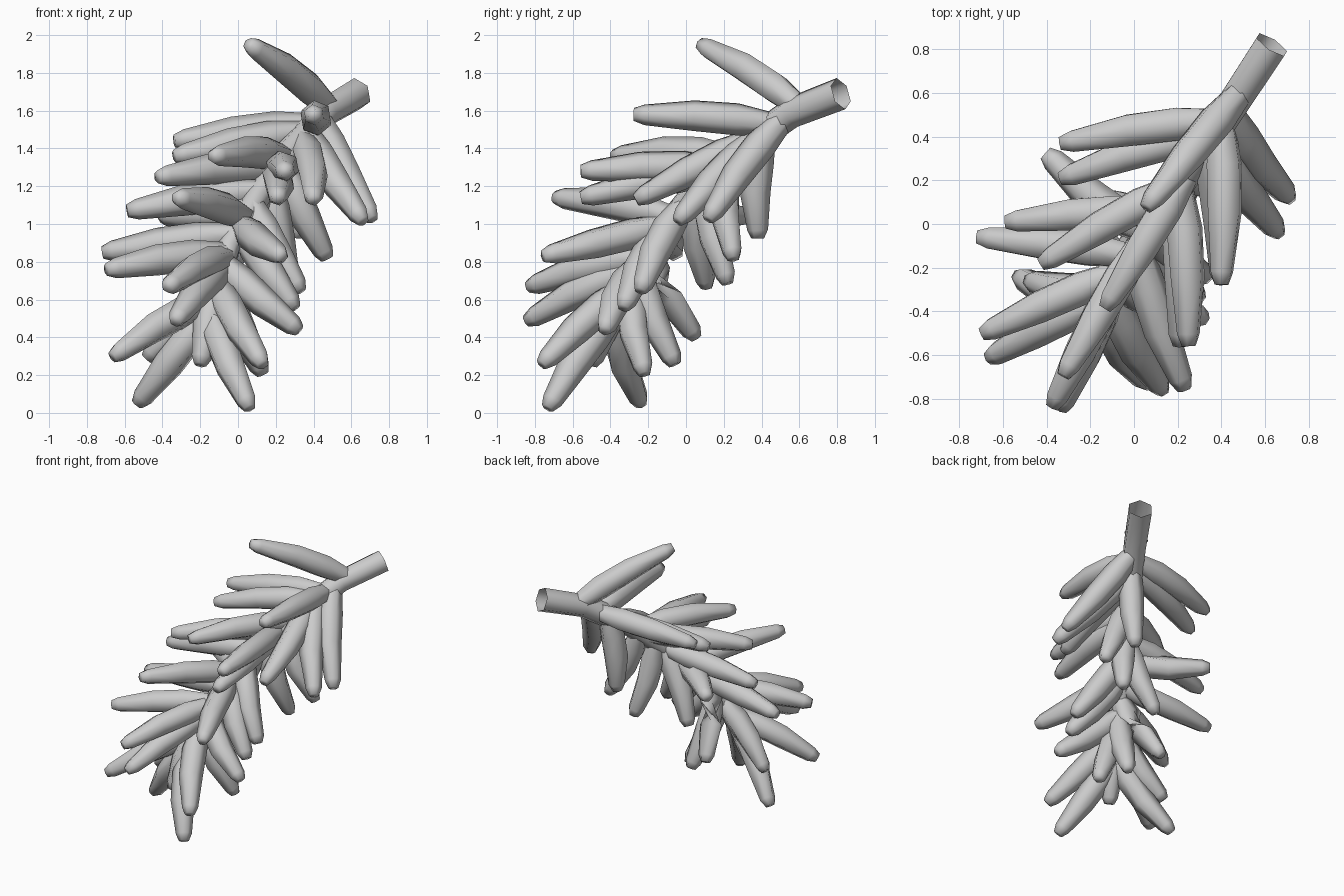
import bpy, bmesh, math
from mathutils import Vector

if "Cube" in bpy.data.objects:
    bpy.data.objects.remove(bpy.data.objects["Cube"])


def tube(name, pts, radii, sides, cap_start=False, cap_end=True):
    """Sweep a polygon ring along a path."""
    bm = bmesh.new()
    rings = []
    for i, p in enumerate(pts):
        d = (pts[min(i + 1, len(pts) - 1)] - pts[max(i - 1, 0)]).normalized()
        u = d.cross(Vector((0.31, -0.45, 0.84))).normalized()
        v = d.cross(u)
        rings.append([bm.verts.new(p + radii[i] * (u * math.cos(a) + v * math.sin(a)))
                      for a in (2 * math.pi * k / sides for k in range(sides))])
    for a, b in zip(rings, rings[1:]):
        for k in range(sides):
            n = (k + 1) % sides
            bm.faces.new((a[k], a[n], b[n], b[k]))
    if cap_start:
        bm.faces.new(rings[0][::-1])
    if cap_end:
        bm.faces.new(rings[-1])
    bmesh.ops.recalc_face_normals(bm, faces=bm.faces)
    me = bpy.data.meshes.new(name)
    bm.to_mesh(me)
    bm.free()
    ob = bpy.data.objects.new(name, me)
    bpy.context.collection.objects.link(ob)
    bpy.ops.object.select_all(action='DESELECT')
    ob.select_set(True)
    bpy.context.view_layer.objects.active = ob
    bpy.ops.object.shade_smooth_by_angle(angle=math.radians(75))
    return ob


# Curved woody stem, open at the broken end
stem = [Vector(p) for p in [(0.63, 0.82, 1.69), (0.46, 0.56, 1.59), (0.27, 0.27, 1.38),
                            (0.10, 0.02, 1.14), (-0.05, -0.2, 0.88), (-0.15, -0.38, 0.52)]]
tube("stem", stem, [0.087, 0.083, 0.078, 0.07, 0.06, 0.04], 6)

# Fine samples of the stem, from the broken end down, for needle roots
samples = []
for a, b in zip(stem, stem[1:]):
    for k in range(20):
        samples.append((a.lerp(b, k / 20), (b - a).normalized()))
samples = samples[14:]

# Tips of the long needles on the top and sides
upper = [
    (0.06, 0.08, 1.95), (-0.33, 0.37, 1.44), (0.40, -0.27, 1.58), (0.71, 0.12, 1.03),
    (0.66, -0.04, 1.02), (0.40, -0.26, 1.13), (-0.13, -0.38, 1.36), (0.25, -0.55, 1.28),
    (-0.33, 0.21, 1.36), (-0.42, -0.18, 1.25), (0.21, -0.55, 1.14), (-0.32, -0.69, 1.14),
    (-0.58, 0.01, 1.07), (-0.71, -0.06, 0.85), (-0.69, -0.50, 0.76), (0.23, -0.75, 0.83),
    (-0.37, -0.83, 0.67), (-0.33, -0.84, 0.49), (-0.66, -0.61, 0.30), (0.13, -0.76, 0.26),
    (0.06, -0.73, 0.03),
]
# Tips of the shorter needles hanging underneath
hanging = [
    (-0.40, 0.32, 1.04), (0.47, 0.25, 0.82), (0.31, 0.38, 0.93), (0.33, -0.24, 0.65),
    (0.30, -0.33, 0.56), (0.32, -0.43, 0.44), (0.28, 0.22, 0.69), (-0.10, 0.11, 0.67),
    (-0.20, 0.05, 0.40), (0.13, -0.22, 0.21), (0.0, -0.06, 0.26), (-0.48, -0.26, 0.29),
    (-0.53, -0.24, 0.05), (-0.20, -0.50, 0.26),
]


def needle(name, t, length, under):
    """Needle that grows from the stem one needle length behind its tip."""
    tip = Vector(t)
    root, axis = next((s for s in samples if (tip - s[0]).length <= length),
                      min(samples, key=lambda s: (tip - s[0]).length))
    d = tip - root
    bulge = (d - axis * d.dot(axis)).normalized() * 0.03
    if under or d.x > 0.15:  # these flare outward instead of arching
        bulge = Vector((-0.01, -0.03, -0.01))
    path = [root.lerp(tip, f) + bulge * o for f, o in
            ((0.02, 0), (0.25, 0.8), (0.55, 1), (0.93, 0.1), (1.01, 0))]
    tube(name, path, [0.062, 0.086, 0.082, 0.055, 0.034], 6, cap_start=True)


for i, t in enumerate(upper):
    needle(f"upper_needle_{i + 1}", t, 0.66 + 0.06 * t[2], False)
for i, t in enumerate(hanging):
    needle(f"hanging_needle_{i + 1}", t, 0.57, True)
